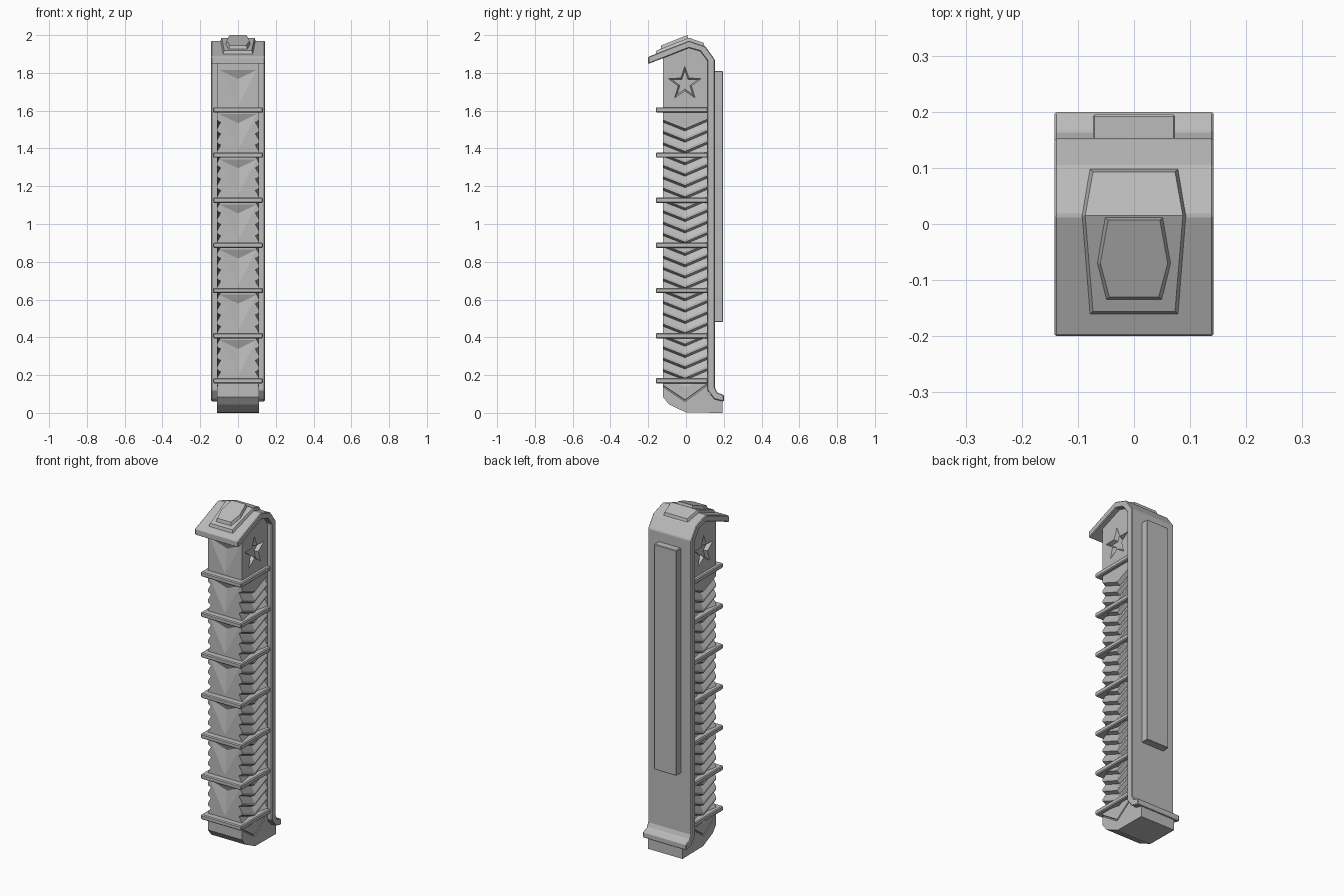
import bpy, bmesh, math

old = bpy.data.objects.get("Cube")
if old:
    bpy.data.objects.remove(old, do_unlink=True)

grey = bpy.data.materials.new("plain_grey")
grey.use_nodes = True
GREY = (0.5, 0.5, 0.5, 1)
grey.diffuse_color = GREY
grey.node_tree.nodes["Principled BSDF"].inputs["Base Color"].default_value = GREY


def finish(name, bm, bevel=0):
    bmesh.ops.recalc_face_normals(bm, faces=bm.faces)
    mesh = bpy.data.meshes.new(name)
    bm.to_mesh(mesh)
    bm.free()
    mesh.materials.append(grey)
    ob = bpy.data.objects.new(name, mesh)
    bpy.context.collection.objects.link(ob)
    if bevel:
        mod = ob.modifiers.new("edge_bevel", 'BEVEL')
        mod.width = bevel
        mod.segments = 1
        mod.limit_method = 'ANGLE'
    return ob


def loft(bm, rings):
    """Join equal rings of points into a closed solid."""
    loops = [[bm.verts.new(p) for p in r] for r in rings]
    n = len(loops[0])
    for a, b in zip(loops, loops[1:]):
        for i in range(n):
            j = (i + 1) % n
            bm.faces.new((a[i], a[j], b[j], b[i]))
    bm.faces.new(loops[0])
    bm.faces.new(loops[-1][::-1])


def side_extrusion(name, profile, half, bevel=0):
    """Extrude a (y, z) profile across x."""
    bm = bmesh.new()
    loft(bm, [[(x, y, z) for y, z in profile] for x in (-half, half)])
    return finish(name, bm, bevel)


def box(name, half, y0, y1, z0, z1, bevel):
    return side_extrusion(name, [(y0, z0), (y1, z0), (y1, z1), (y0, z1)], half, bevel)


def cut(target, name, bm):
    cutter = finish(name, bm)
    cutter.hide_render = True
    mod = target.modifiers.new(name, 'BOOLEAN')
    mod.operation = 'DIFFERENCE'
    mod.solver = 'EXACT'
    mod.object = cutter
    bpy.context.view_layer.update()
    done = bpy.data.meshes.new_from_object(
        target.evaluated_get(bpy.context.evaluated_depsgraph_get()))
    target.modifiers.clear()
    target.data = done
    bpy.data.objects.remove(cutter, do_unlink=True)


FRONT, BACK, HALF = -0.122, 0.12, 0.112
RING_Z, PITCH = 0.17, 0.239

# Core body with a chamfered foot
core = side_extrusion("core_body", [
    (FRONT, 0.085), (-0.09, 0.045), (0, 0.002), (0.193, 0), (0.193, 0.07),
    (BACK, 0.1), (BACK, 1.87), (0.08, 1.92), (0.015, 1.94), (FRONT, 1.885)], HALF)

# Sunken triangles down the front
bm = bmesh.new()
for k in range(7):
    top = RING_Z + PITCH * (k + 1) - 0.02
    if k == 6:
        top -= 0.005
    tl, tr, tip, deep = [bm.verts.new(p) for p in (
        (-0.104, FRONT - 0.001, top), (0.104, FRONT - 0.001, top),
        (0, FRONT - 0.001, top - 0.2), (0, FRONT + 0.02, top - 0.05))]
    for f in ((tl, tr, tip), (tl, tr, deep), (tr, tip, deep), (tip, tl, deep)):
        bm.faces.new(f)
cut(core, "triangle_cutter", bm)

# Saw-tooth chevron grooves on both sides, plus a steep one at the foot
bm = bmesh.new()
grooves = [(0.235 + 0.06 * k, 0.05, 0.05) for k in range(23)] + [(0.155, 0.085, 0.012)]
for side in (-1, 1):
    for z, dip, tall in grooves:
        depth = 0.02 if tall > 0.02 else 0.008
        section = [(HALF + 0.001, 0), (HALF - depth, -tall * 0.25), (HALF + 0.001, -tall)]
        loft(bm, [[(side * x, y, z + dz - drop) for x, dz in section]
                  for y, drop in ((FRONT - 0.01, 0), (-0.005, dip), (0.112, 0))])
cut(core, "chevron_cutter", bm)

# Sunken stars with sloping rims
bm = bmesh.new()
for side in (-1, 1):
    rings = []
    for x, size in ((HALF + 0.001, 0.094), (HALF - 0.022, 0.07)):
        ring = []
        for i in range(10):
            r = size * (0.4 if i % 2 else 1)
            a = math.pi * i / 5
            ring.append((side * x, -0.006 + r * math.sin(a), 1.742 + r * math.cos(a)))
        rings.append(ring)
    loft(bm, rings)
cut(core, "star_cutter", bm)

# Rib ledges around the front and sides
for k in range(7):
    z = RING_Z + PITCH * k
    box("rib_%d" % (k + 1), 0.132, -0.16, 0.115, z - 0.014, z + 0.014, 0.005)

# Wrap-around shell: roof, back strap and bottom lip
side_extrusion("outer_shell", [
    (-0.2, 1.885), (0.015, 1.97), (0.103, 1.94), (0.153, 1.87), (0.153, 0.135),
    (0.165, 0.108), (0.2, 0.095), (0.2, 0.06), (0.15, 0.072), (0.113, 0.12),
    (0.113, 1.865), (0.075, 1.915), (0.015, 1.932), (-0.2, 1.847)], 0.142, 0.004)

# Long pad on the back
box("back_pad", 0.073, 0.145, 0.195, 0.48, 1.81, 0.003)


# Stepped plates following the roof slope
def roof(y):
    return 1.97 - (0.395 * (0.015 - y) if y < 0.015 else 0.34 * (y - 0.015))


def roof_plate(name, rows, low, high):
    bm = bmesh.new()
    mid = sum(y for y, w in rows) / 3
    rings = []
    for y, w in rows:
        ti = y + (0.006 if y < rows[1][0] else -0.006 if y > rows[1][0] else 0)
        tw = w - 0.007
        rings.append([(-w, y, roof(y) + low), (w, y, roof(y) + low),
                      (tw, ti, roof(ti) + high), (-tw, ti, roof(ti) + high)])
    loft(bm, rings)
    return finish(name, bm)


roof_plate("lower_roof_plate", [(-0.162, 0.08), (0.015, 0.094), (0.099, 0.08)], -0.005, 0.016)
roof_plate("upper_roof_plate", [(-0.136, 0.051), (-0.07, 0.067), (0.013, 0.053)], 0.01, 0.033)
